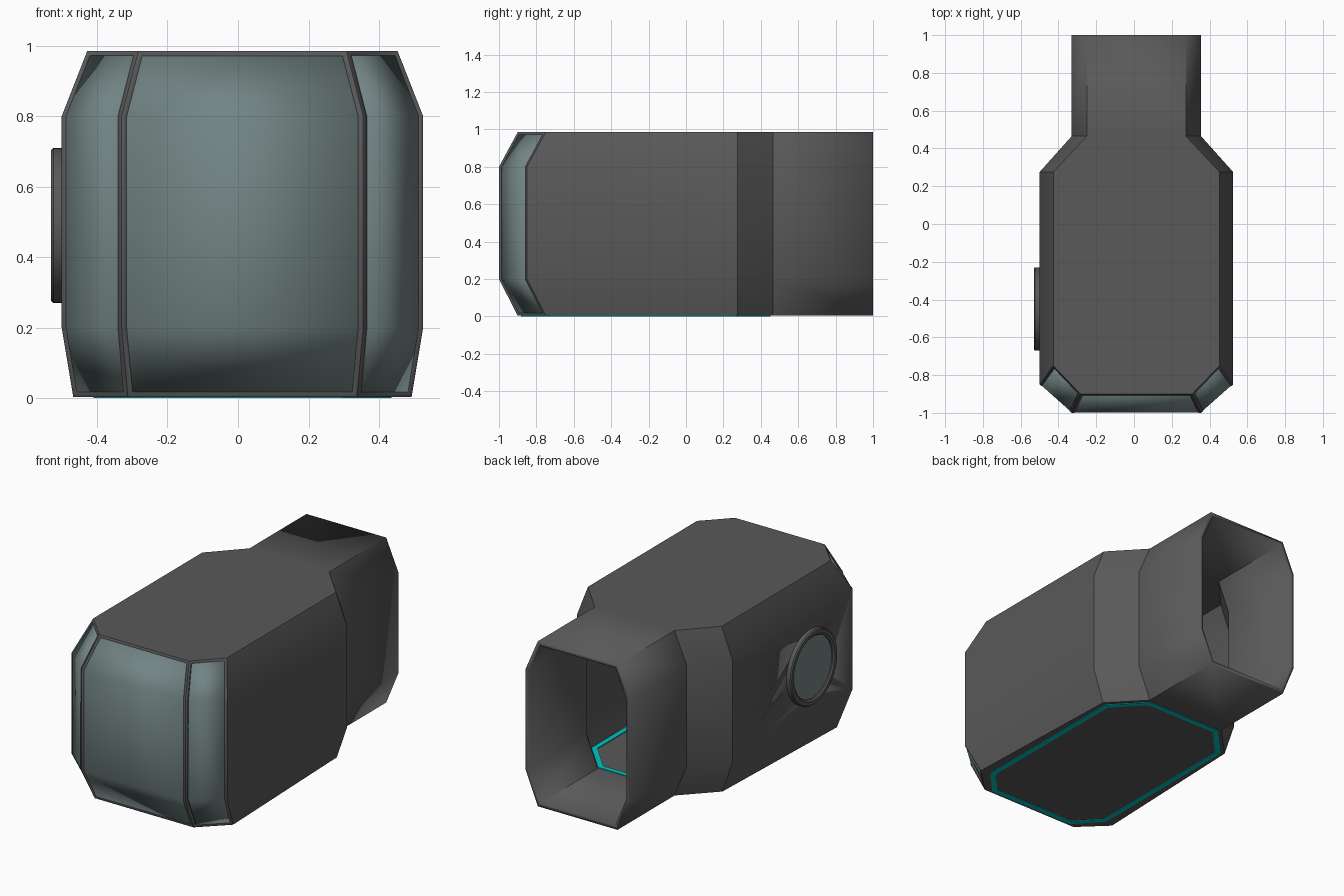
import bpy, bmesh, math
from mathutils import Matrix, Vector

if "Cube" in bpy.data.objects:
    bpy.data.objects.remove(bpy.data.objects["Cube"])

CX = 0.0125  # symmetry axis of the hull


def material(name, color):
    m = bpy.data.materials.new(name)
    m.diffuse_color = (*color, 1)
    m.use_nodes = True
    m.node_tree.nodes["Principled BSDF"].inputs["Base Color"].default_value = m.diffuse_color
    return m


HULL = material("dark_hull", (0.1, 0.1, 0.1))
GLASS = material("tinted_glass", (0.17, 0.23, 0.23))
LIGHT = material("cyan_light", (0.0, 0.55, 0.55))


def finish(name, bm, mat, angle=30):
    bmesh.ops.recalc_face_normals(bm, faces=bm.faces)
    me = bpy.data.meshes.new(name)
    bm.to_mesh(me)
    bm.free()
    me.shade_smooth()
    me.set_sharp_from_angle(angle=math.radians(angle))
    me.materials.append(mat)
    ob = bpy.data.objects.new(name, me)
    bpy.context.collection.objects.link(ob)
    return ob


def solidify(ob, thickness):
    mod = ob.modifiers.new("thickness", 'SOLIDIFY')
    mod.thickness = thickness
    mod.offset = -1
    mod.use_even_offset = True


def mirrored(half, z):
    """Half outline (half width, y), back to front, mirrored into a loop."""
    return ([Vector((CX + x, y, z)) for x, y in half] +
            [Vector((CX - x, y, z)) for x, y in reversed(half)])


# Hull: four stacked outlines, open at the back end of the neck
mid = [(.3425, 1), (.3425, .465), (.5125, .275), (.5125, -.85), (.3425, -1)]
top = [(.2625, 1), (.2625, .465), (.44, .275), (.44, -.75), (.295, -.9)]
bottom = [(.2625, 1), (.2625, .465), (.445, .275), (.48, -.75), (.325, -.9)]
bm = bmesh.new()
levels = [[bm.verts.new(p) for p in mirrored(half, z)]
          for half, z in ((bottom, .004), (mid, .2), (mid, .8), (top, .985))]
n = len(levels[0])
columns = []
for i in range(n - 1):
    j = i + 1
    columns.append([bm.faces.new((a[i], a[j], b[j], b[i]))
                    for a, b in zip(levels, levels[1:])])
bm.faces.new(levels[0])
bm.faces.new(levels[-1])
bmesh.ops.recalc_face_normals(bm, faces=bm.faces)

# Front windows: inset each of the three front columns, glass set into frames
panes = []
for k in (3, 4, 5):
    bmesh.ops.inset_region(bm, faces=columns[k], thickness=.014,
                           use_even_offset=True, use_boundary=True)
    panes += columns[k]
glass = bmesh.new()
for k in (3, 4, 5):
    made = {}
    for f in columns[k]:
        for v in f.verts:
            if v not in made:
                made[v] = glass.verts.new(v.co + Vector((0, .004, 0)))
        g = glass.faces.new([made[v] for v in f.verts])
bmesh.ops.delete(bm, geom=panes, context='FACES')
hull = finish("hull", bm, HULL)
solidify(hull, .022)

front_windows = finish("front_windows", glass, GLASS)
for p in front_windows.data.polygons:
    if p.normal.y > 0:
        p.flip()
solidify(front_windows, .008)

# Light strip around the floor, showing outside and inside
outer = [(.25, .452), (.423, .267), (.423, -.735), (.285, -.882)]
inner = [(.235, .422), (.393, .253), (.393, -.722), (.272, -.852)]
bm = bmesh.new()
rings = [[bm.verts.new(p) for p in mirrored(h, z)]
         for h, z in ((outer, 0), (outer, .03), (inner, .03), (inner, 0))]
for a, b in zip(rings, rings[1:] + rings[:1]):
    for i in range(8):
        j = (i + 1) % 8
        bm.faces.new((a[i], a[j], b[j], b[i]))
finish("floor_light_strip", bm, LIGHT)

# Porthole on the left wall
PY, PZ, SEG = -.45, .49, 48


def disc(name, x0, x1, r, mat):
    bm = bmesh.new()
    bmesh.ops.create_cone(bm, cap_ends=True, segments=SEG, radius1=r, radius2=r,
                          depth=x1 - x0,
                          matrix=Matrix.Translation(((x0 + x1) / 2, PY, PZ)) @
                          Matrix.Rotation(math.pi / 2, 4, 'Y'))
    return finish(name, bm, mat)


profile = [(-.475, .22), (-.524, .22), (-.53, .214), (-.53, .194),
           (-.522, .183), (-.475, .183)]
bm = bmesh.new()
loops = []
for s in range(SEG):
    a = 2 * math.pi * s / SEG
    loops.append([bm.verts.new((x, PY + r * math.cos(a), PZ + r * math.sin(a)))
                  for x, r in profile])
for a, b in zip(loops, loops[1:] + loops[:1]):
    for i in range(len(profile)):
        j = (i + 1) % len(profile)
        bm.faces.new((a[i], a[j], b[j], b[i]))
finish("porthole_rim", bm, HULL)
disc("porthole_glass", -.515, -.5, .185, GLASS)

cutter = disc("porthole_cutter", -.6, -.4, .2, HULL)
cutter.hide_render = True
cutter.hide_set(True)
cut = hull.modifiers.new("porthole", 'BOOLEAN')
cut.object = cutter
cut.operation = 'DIFFERENCE'
cut.solver = 'EXACT'
